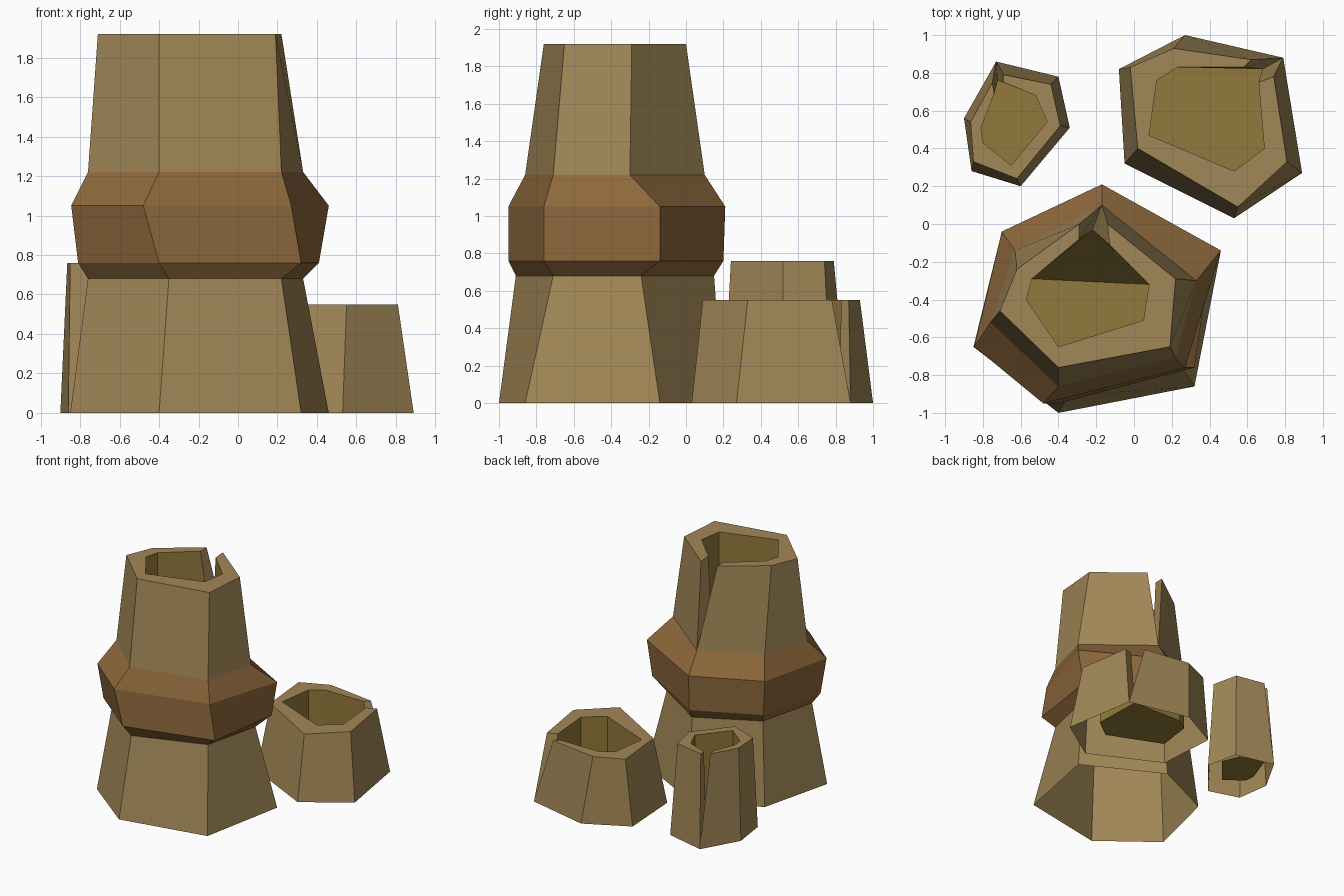
import bpy, bmesh

if "Cube" in bpy.data.objects:
    bpy.data.objects.remove(bpy.data.objects["Cube"])


def material(name, rgb):
    m = bpy.data.materials.new(name)
    m.diffuse_color = (*rgb, 1)
    m.use_nodes = True
    m.node_tree.nodes["Principled BSDF"].inputs["Base Color"].default_value = m.diffuse_color
    return m


BARK = material("bark", (0.36, 0.245, 0.095))
BAND = material("band", (0.27, 0.14, 0.045))
INSIDE = material("inside", (0.29, 0.195, 0.045))


def hollow_trunk(name, rings, top, inner, crack, floor_z, flat_floor, band=()):
    """Six-sided open-bottomed shell, cracked along corner 0 of the last ring.
    rings: (z, six points); top and inner: (z, seven points), corner 0 being
    split into first and last; crack: inner foot of the crack (x, y, z)."""
    bm = bmesh.new()

    def loop(z, pts):
        return [bm.verts.new((x, y, z)) for x, y in pts]

    def face(verts, mat=0):
        f = bm.faces.new(verts)
        f.material_index = mat
        return f

    # outer shell
    loops = [loop(z, p) for z, p in rings]
    for k in range(len(loops) - 1):
        a, b = loops[k], loops[k + 1]
        for i in range(6):
            j = (i + 1) % 6
            face((a[i], a[j], b[j], b[i]), 1 if k in band else 0)

    # cracked upper part and rim
    a, t, n = loops[-1], loop(*top), loop(*inner)
    foot = bm.verts.new(crack)
    for i in range(6):
        face((a[i], a[(i + 1) % 6], t[i + 1], t[i]))
        face((t[i], t[i + 1], n[i + 1], n[i]))
    face((a[0], t[0], n[0], foot))
    face((a[0], foot, n[6], t[6]))

    # inner walls and floor
    f = loop(floor_z, inner[1][1:6])
    low = [foot] + f + [foot]
    for i in range(6):
        face((n[i], n[i + 1], low[i + 1], low[i]), 2)
    if flat_floor:
        base = face([foot] + f, 2)
    else:
        face((foot, f[0], f[4]), 2)
        base = face(f, 2)

    bmesh.ops.recalc_face_normals(bm, faces=bm.faces)
    base.normal_update()
    if base.normal.z < 0:
        bmesh.ops.reverse_faces(bm, faces=bm.faces)
    me = bpy.data.meshes.new(name)
    bm.to_mesh(me)
    bm.free()
    for m in (BARK, BAND, INSIDE):
        me.materials.append(m)
    ob = bpy.data.objects.new(name, me)
    bpy.context.collection.objects.link(ob)


# tall trunk with the bulging brown band
hollow_trunk(
    "tall_trunk",
    [(0, [(-.18, .20), (.46, -.14), (.32, -.86), (-.40, -1.0), (-.85, -.65), (-.70, -.04)]),
     (.68, [(-.16, .15), (.33, -.24), (.22, -.71), (-.35, -.91), (-.76, -.58), (-.64, -.10)]),
     (.76, [(-.17, .20), (.41, -.14), (.32, -.76), (-.40, -.95), (-.81, -.62), (-.68, -.05)]),
     (1.05, [(-.17, .21), (.46, -.14), (.27, -.76), (-.48, -.95), (-.845, -.65), (-.70, -.04)]),
     (1.22, [(-.17, .10), (.33, -.30), (.22, -.71), (-.40, -.86), (-.76, -.52), (-.63, -.14)])],
    (1.92, [(-.14, 0), (.22, -.29), (.19, -.65), (-.40, -.76), (-.71, -.46), (-.62, -.24), (-.29, 0)]),
    (1.92, [(-.13, -.11), (.08, -.32), (.05, -.51), (-.40, -.65), (-.57, -.40), (-.54, -.29), (-.29, -.08)]),
    (-.22, -.03, 1.22), .76, False, band=(1, 2, 3))

# wide stump at the back right
hollow_trunk(
    "wide_stump",
    [(0, [(.79, .88), (.89, .27), (.53, .03), (-.05, .32), (-.08, .82), (.27, 1.0)])],
    (.55, [(.74, .78), (.81, .33), (.55, .09), (.02, .40), (-.02, .83), (.21, .93), (.62, .87)]),
    (.55, [(.66, .75), (.69, .40), (.53, .28), (.08, .47), (.12, .76), (.23, .83), (.58, .83)]),
    (.68, .82, .06), .06, True)

# narrow stump at the back left
hollow_trunk(
    "narrow_stump",
    [(0, [(-.73, .86), (-.40, .78), (-.34, .51), (-.60, .20), (-.86, .28), (-.90, .56)])],
    (.76, [(-.69, .79), (-.44, .74), (-.39, .52), (-.62, .24), (-.85, .33), (-.865, .54), (-.75, .75)]),
    (.76, [(-.69, .75), (-.52, .68), (-.46, .54), (-.65, .31), (-.80, .43), (-.81, .51), (-.74, .69)]),
    (-.72, .76, .07), .07, True)
